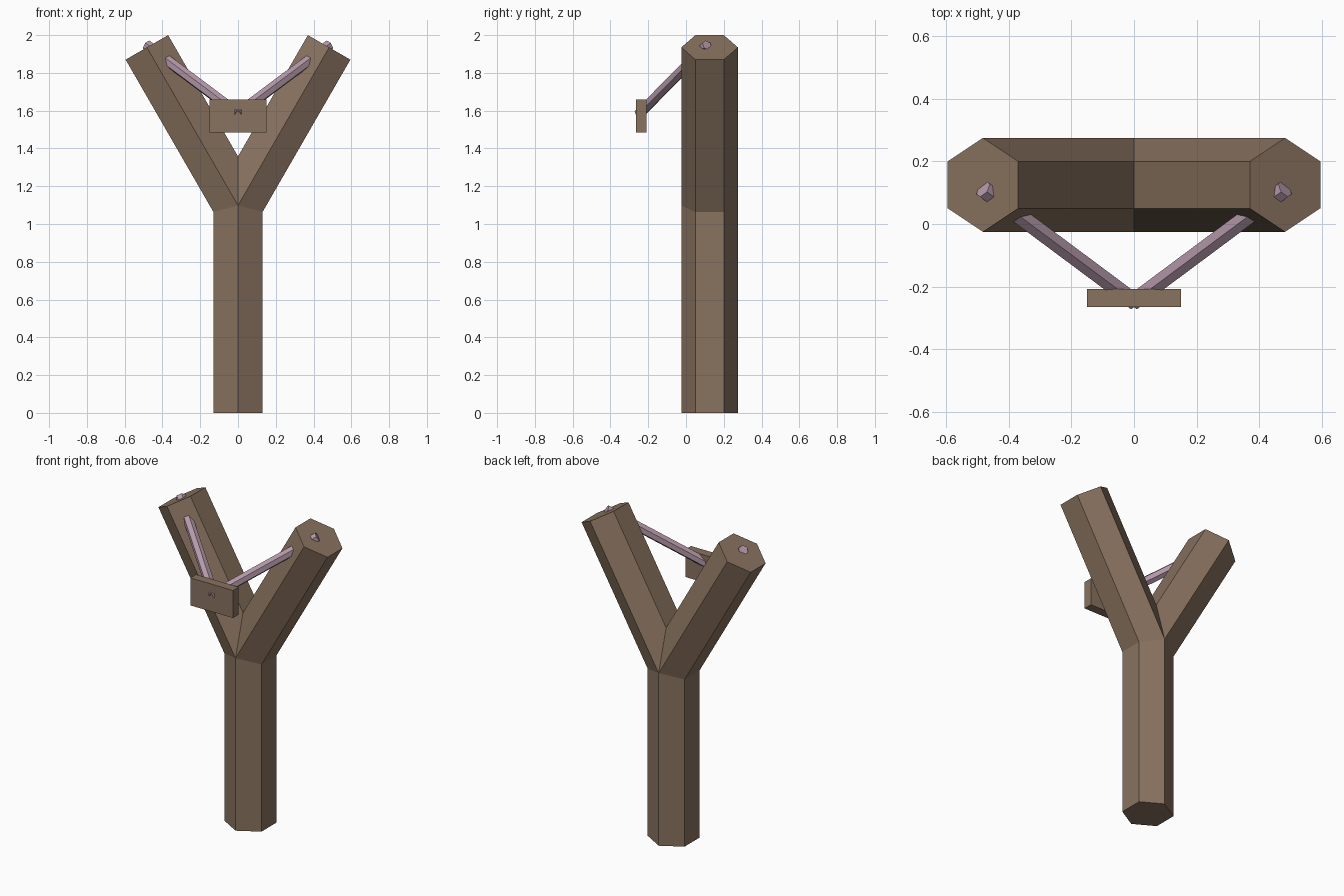
import bpy, bmesh, math
from mathutils import Vector

if "Cube" in bpy.data.objects:
    bpy.data.objects.remove(bpy.data.objects["Cube"])


def material(name, color):
    m = bpy.data.materials.new(name)
    m.diffuse_color = color
    m.use_nodes = True
    m.node_tree.nodes["Principled BSDF"].inputs["Base Color"].default_value = m.diffuse_color
    return m


wood = material("wood", (0.25, 0.17, 0.115, 1))
rubber = material("rubber", (0.46, 0.32, 0.40, 1))


def finish(bm, name, mat):
    bmesh.ops.recalc_face_normals(bm, faces=bm.faces)
    me = bpy.data.meshes.new(name)
    bm.to_mesh(me)
    bm.free()
    me.materials.append(mat)
    ob = bpy.data.objects.new(name, me)
    bpy.context.collection.objects.link(ob)
    return ob


# Forked frame: hexagonal handle mitred into two hexagonal arms (half, mirrored)
R = 0.15
W = R * math.cos(math.radians(30))
CY, FORK_Z = 0.125, 1.098
TIP = Vector((0.4825, CY, 1.935))
hexa = [(W * a, R * b) for a, b in
        ((0, -1), (1, -0.5), (1, 0.5), (0, 1), (-1, 0.5), (-1, -0.5))]
bm = bmesh.new()
base = [bm.verts.new((x, CY + y, 0)) for x, y in hexa[:4]]
joint = []
for x, y in hexa:
    if x < 0:      # crotch, on the centre plane
        p = (0, CY + y, FORK_Z + 2 * W)
    else:          # mitre between handle and arm
        p = (x, CY + y, FORK_Z - x * math.tan(math.radians(15)))
    joint.append(bm.verts.new(p))
across = Vector((math.cos(math.radians(30)), 0, -0.5))
top = [bm.verts.new(TIP + across * x + Vector((0, y, 0))) for x, y in hexa]
bm.faces.new(base)
bm.faces.new(top)
for i in range(3):
    bm.faces.new((base[i], base[i + 1], joint[i + 1], joint[i]))
for i in range(6):
    j = (i + 1) % 6
    bm.faces.new((joint[i], joint[j], top[j], top[i]))
bmesh.ops.recalc_face_normals(bm, faces=bm.faces)
frame = finish(bm, "forked_frame", wood)
# open half: make sure the normals point outward
if frame.data.polygons[0].normal.z > 0:
    frame.data.flip_normals()
mirror = frame.modifiers.new("mirror", 'MIRROR')
mirror.use_clip = True

# Pouch block
lo, hi = Vector((-0.15, -0.265, 1.485)), Vector((0.15, -0.208, 1.66))
bm = bmesh.new()
bmesh.ops.create_cube(bm, size=1)
bmesh.ops.scale(bm, vec=hi - lo, verts=bm.verts)
bmesh.ops.translate(bm, vec=(lo + hi) / 2, verts=bm.verts)
finish(bm, "pouch", wood)

# Elastic bands: hexagonal rods from the pouch through each arm tip
for name, side in (("left_band", -1), ("right_band", 1)):
    a = Vector((0, -0.247, 1.585))
    b = Vector((side * 0.482, 0.112, 1.946))
    bm = bmesh.new()
    bmesh.ops.create_cone(bm, cap_ends=True, segments=6, radius1=0.03,
                          radius2=0.03, depth=(b - a).length)
    ob = finish(bm, name, rubber)
    ob.location = (a + b) / 2
    ob.rotation_euler = (b - a).to_track_quat('Z', 'Y').to_euler()
